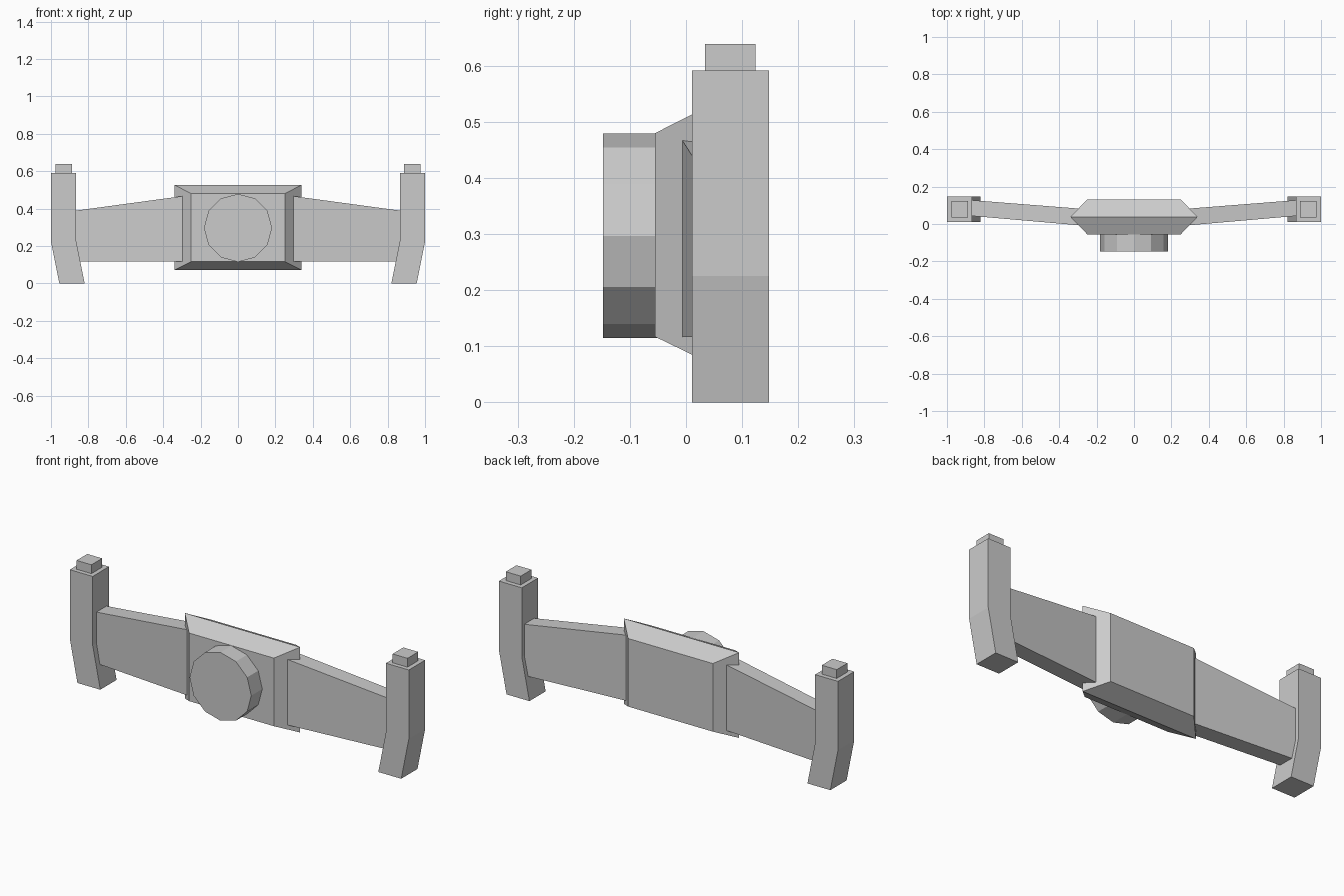
import bpy, bmesh
from math import pi
from mathutils import Matrix

if "Cube" in bpy.data.objects:
    bpy.data.objects.remove(bpy.data.objects["Cube"])


def loft(name, rings):
    """Join equal-length rings of points with quads and cap both ends."""
    bm = bmesh.new()
    rows = [[bm.verts.new(p) for p in ring] for ring in rings]
    n = len(rows[0])
    for a, b in zip(rows, rows[1:]):
        for i in range(n):
            j = (i + 1) % n
            bm.faces.new((a[i], a[j], b[j], b[i]))
    bm.faces.new(rows[0])
    bm.faces.new(rows[-1])
    return finish(name, bm)


def finish(name, bm):
    bmesh.ops.recalc_face_normals(bm, faces=bm.faces)
    mesh = bpy.data.meshes.new(name)
    bm.to_mesh(mesh)
    bm.free()
    ob = bpy.data.objects.new(name, mesh)
    bpy.context.collection.objects.link(ob)
    return ob


def rect_xy(x0, x1, y0, y1, z):
    return [(x0, y0, z), (x1, y0, z), (x1, y1, z), (x0, y1, z)]


def rect_xz(hx, z0, z1, y):
    return [(-hx, y, z0), (hx, y, z0), (hx, y, z1), (-hx, y, z1)]


def rect_yz(x, y0, y1, z0, z1):
    return [(x, y0, z0), (x, y1, z0), (x, y1, z1), (x, y0, z1)]


def mirror(ob):
    mod = ob.modifiers.new("Mirror", 'MIRROR')
    mod.use_axis[0] = True


# Central hub, widest in the middle of its depth
loft("hub", [rect_xz(0.25, 0.117, 0.48, -0.055),
             rect_xz(0.34, 0.072, 0.527, 0.038),
             rect_xz(0.25, 0.117, 0.48, 0.131)])

# Twelve-sided centre boss on the front
bm = bmesh.new()
bmesh.ops.create_cone(bm, cap_ends=True, segments=12, radius1=0.182, radius2=0.182,
                      depth=0.128,
                      matrix=Matrix.Translation((0, -0.084, 0.297)) @ Matrix.Rotation(pi / 2, 4, 'X'))
finish("centre_boss", bm)

# Tapered, slightly swept arms
mirror(loft("arm", [rect_yz(0.2, -0.015, 0.075, 0.117, 0.48),
                    rect_yz(0.9, 0.046, 0.13, 0.117, 0.385)]))

# Grips with inward-bent lower ends
Y0, Y1 = 0.011, 0.148
mirror(loft("grip", [rect_xy(0.82, 0.955, Y0, Y1, 0),
                     rect_xy(0.865, 1.0, Y0, Y1, 0.225),
                     rect_xy(0.865, 1.0, Y0, Y1, 0.592)]))

# Buttons on top of the grips
mirror(loft("button", [rect_xy(0.888, 0.976, 0.034, 0.124, 0.58),
                       rect_xy(0.888, 0.976, 0.034, 0.124, 0.639)]))
